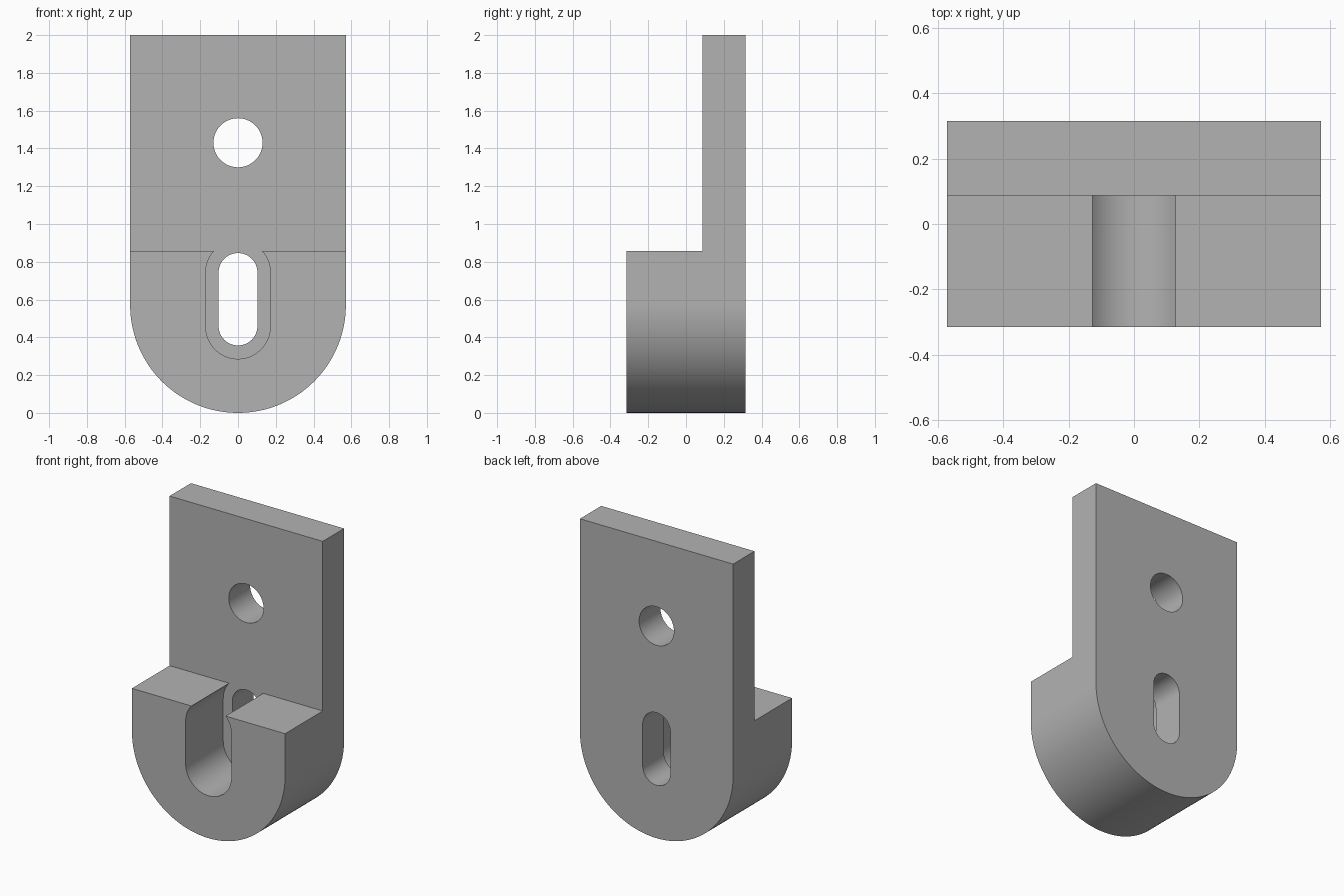
import bpy, bmesh
from math import pi, sin, cos, radians

cube = bpy.data.objects.get("Cube")
if cube:
    bpy.data.objects.remove(cube)

HALF_W, HEIGHT = 0.571, 2.0
FRONT, STEP, BACK = -0.314, 0.087, 0.314
SHELF_Z = 0.857

grey = bpy.data.materials.new("plain grey")
grey.use_nodes = True
colour = (0.45, 0.45, 0.45, 1)
grey.diffuse_color = colour
grey.node_tree.nodes["Principled BSDF"].inputs["Base Color"].default_value = colour


def arc(radius, z, start, end, steps):
    """Points (x, z) along an arc centred on x = 0."""
    angles = [start + (end - start) * i / steps for i in range(steps + 1)]
    return [(radius * cos(a), z + radius * sin(a)) for a in angles]


def slot(radius, low, high):
    """Rounded slot outline between two arc centres."""
    return arc(radius, low, pi, 2 * pi, 32) + arc(radius, high, 0, pi, 32)


def prism(name, outline, y0, y1):
    """Extrude an (x, z) outline from y0 to y1."""
    bm = bmesh.new()
    face = bm.faces.new([bm.verts.new((x, y0, z)) for x, z in outline])
    new = bmesh.ops.extrude_face_region(bm, geom=[face])["geom"]
    bmesh.ops.translate(bm, vec=(0, y1 - y0, 0),
                        verts=[v for v in new if isinstance(v, bmesh.types.BMVert)])
    bmesh.ops.recalc_face_normals(bm, faces=bm.faces)
    mesh = bpy.data.meshes.new(name)
    bm.to_mesh(mesh)
    bm.free()
    obj = bpy.data.objects.new(name, mesh)
    obj.data.materials.append(grey)
    bpy.context.collection.objects.link(obj)
    return obj


# Round-bottomed body, full depth
outline = arc(HALF_W, HALF_W, pi, 2 * pi, 96) + [(HALF_W, HEIGHT), (-HALF_W, HEIGHT)]
body = prism("mounting_bracket", outline, FRONT, BACK)

# Space above the shelf, open front channel, slot and round hole
cutters = [
    prism("shelf_cutter", [(-1, SHELF_Z), (1, SHELF_Z), (1, 3), (-1, 3)], -1, STEP),
    prism("channel_cutter", slot(0.171, 0.457, 0.743), -1, STEP),
    prism("slot_cutter", slot(0.103, 0.46, 0.743), -1, 1),
    prism("hole_cutter", arc(0.13, 1.43, 0, 2 * pi, 64)[:-1], -1, 1),
]
bpy.ops.object.select_all(action="DESELECT")
bpy.context.view_layer.objects.active = body
body.select_set(True)
for cutter in cutters:
    cutter.hide_render = True
    mod = body.modifiers.new(cutter.name, "BOOLEAN")
    mod.operation, mod.solver, mod.object = "DIFFERENCE", "EXACT", cutter
    bpy.ops.object.modifier_apply(modifier=mod.name)
    bpy.data.objects.remove(cutter)

bpy.ops.object.shade_smooth_by_angle(angle=radians(30))
